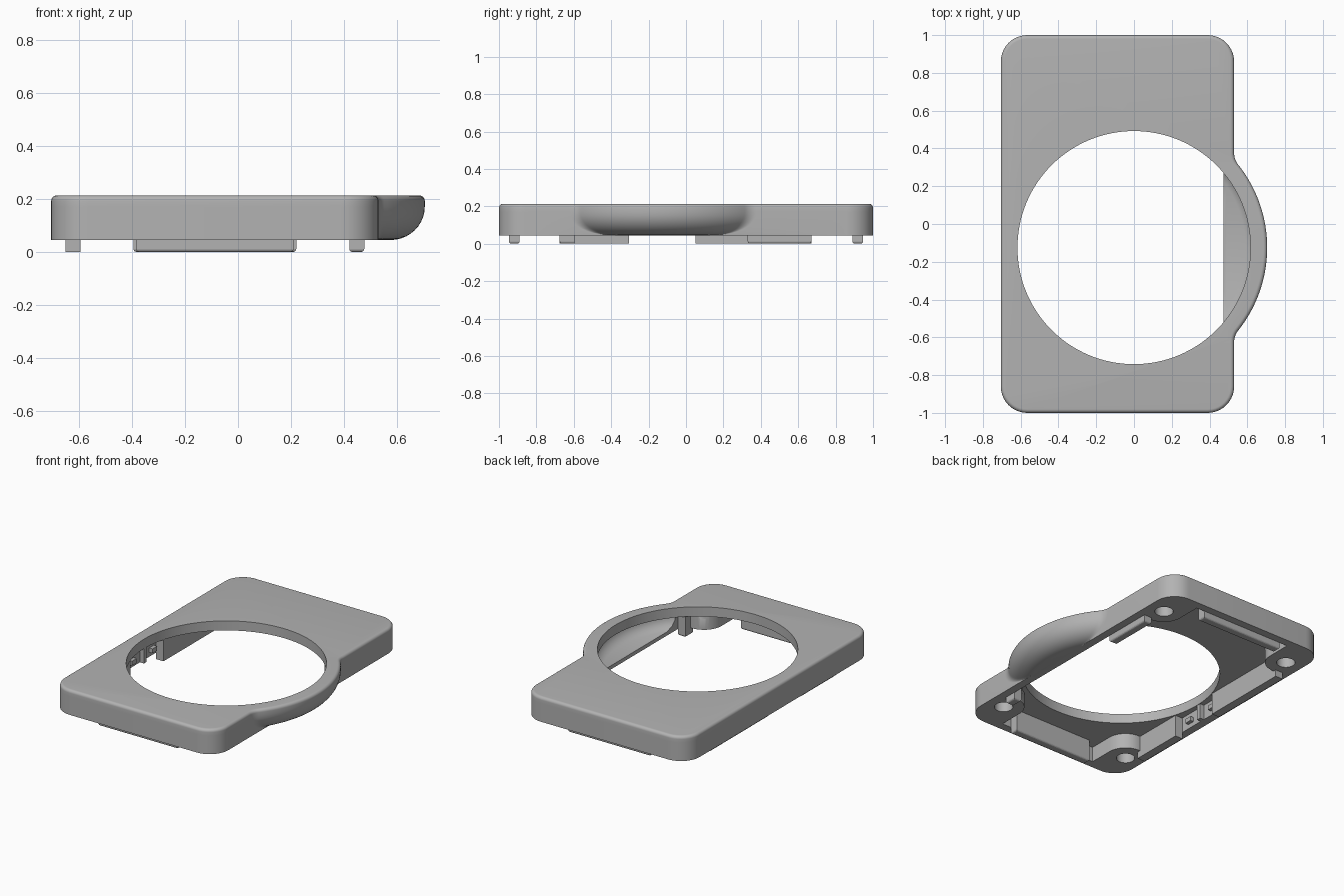
import bpy, bmesh
from math import sin, cos, pi, sqrt, atan2
from mathutils import Vector

cube = bpy.data.objects.get("Cube")
if cube:
    bpy.data.objects.remove(cube, do_unlink=True)

grey = bpy.data.materials.new("mid_grey")
grey.use_nodes = True
colour = (0.45, 0.45, 0.45, 1)
grey.diffuse_color = colour
grey.node_tree.nodes["Principled BSDF"].inputs["Base Color"].default_value = colour

LEFT, RIGHT, END = -0.705, 0.53, 1.0      # outer faces
IN_L, IN_R, IN_END = -0.65, 0.475, 0.945  # inner wall faces
BOTTOM, CEILING, TOP = 0.045, 0.148, 0.213
RING_Y, HOLE_R, BULGE_R = -0.125, 0.617, 0.705


def arc(cx, cy, r, a0, a1, n):
    steps = [a0 + (a1 - a0) * i / n for i in range(n + 1)]
    return [(cx + r * cos(a), cy + r * sin(a)) for a in steps]


def loft(name, layers):
    """Join equal-length outlines [(z, points)] into a closed solid."""
    bm = bmesh.new()
    rings = [[bm.verts.new((x, y, z)) for x, y in pts] for z, pts in layers]
    n = len(rings[0])
    for low, high in zip(rings, rings[1:]):
        for i in range(n):
            j = (i + 1) % n
            bm.faces.new((low[i], low[j], high[j], high[i]))
    bm.faces.new(rings[0][::-1])
    bm.faces.new(rings[-1])
    bmesh.ops.recalc_face_normals(bm, faces=bm.faces)
    mesh = bpy.data.meshes.new(name)
    bm.to_mesh(mesh)
    bm.free()
    ob = bpy.data.objects.new(name, mesh)
    bpy.context.collection.objects.link(ob)
    mesh.materials.append(grey)
    return ob


def activate(ob):
    bpy.ops.object.select_all(action='DESELECT')
    ob.select_set(True)
    bpy.context.view_layer.objects.active = ob


def cut(ob, cutter):
    mod = ob.modifiers.new("cut", 'BOOLEAN')
    mod.operation, mod.solver, mod.object = 'DIFFERENCE', 'EXACT', cutter
    activate(ob)
    bpy.ops.object.modifier_apply(modifier=mod.name)
    bpy.data.objects.remove(cutter, do_unlink=True)


def disc(x, y, r, n=32):
    return arc(x, y, r, 0, 2 * pi * (n - 1) / n, n - 1)


def outline(bulge, inset):
    """Rounded rectangle with a round bulge blended into its +x side."""
    l, r, e, c = LEFT + inset, RIGHT - inset, END - inset, 0.14 - inset
    big, f = bulge - inset, 0.1 + inset
    dy = sqrt((big + f) ** 2 - (r + f) ** 2)
    a = atan2(dy, r + f)
    pts = arc(r - c, c - e, c, -pi / 2, 0, 10)
    pts += arc(r + f, RING_Y - dy, f, pi, pi - a, 8)
    pts += arc(0, RING_Y, big, -a, a, 48)[1:-1]
    pts += arc(r + f, RING_Y + dy, f, pi + a, pi, 8)
    pts += arc(r - c, e - c, c, 0, pi / 2, 10)
    pts += arc(l + c, e - c, c, pi / 2, pi, 10)
    pts += arc(l + c, c - e, c, pi, 1.5 * pi, 10)
    return pts


# Cover: bowl-shaped underside of the bulge, straight wall, rounded top edge
layers = []
for i in range(11):
    t = pi / 2 * i / 10
    layers.append((BOTTOM + 0.125 * (1 - cos(t)), outline(0.575 + 0.13 * sin(t), 0)))
for i in range(7):
    t = pi / 2 * i / 6
    layers.append((TOP - 0.02 + 0.02 * sin(t), outline(BULGE_R, 0.02 * (1 - cos(t)))))
cover = loft("cover", layers)

# Inner cavity, leaving a rounded screw boss in each corner
B, BX_R, BX_L, BY = 0.13, 0.41, -0.585, 0.78
cavity = []
for sx, sy in ((1, 1), (-1, 1), (-1, -1), (1, -1)):
    cx, wall = (BX_R, IN_R) if sx > 0 else (BX_L, IN_L)
    pts = [(wall, sy * (BY - B))]
    pts += [(cx - sx * B * sin(t), sy * (BY - B * cos(t)))
            for t in [pi / 2 * i / 12 for i in range(13)]]
    pts.append((cx - sx * B, sy * IN_END))
    cavity += pts if sx * sy > 0 else pts[::-1]
cut(cover, loft("cavity_cutter", [(-0.1, cavity), (CEILING, cavity)]))

# Hollow of the bulge, then the large round opening
hollow = [(z, disc(0, RING_Y, r, 96))
          for z, r in ((0.07, 0.59), (0.09, 0.625), (0.12, 0.645), (CEILING - 0.001, 0.649))]
cut(cover, loft("bulge_cutter", hollow))
ring = disc(0, RING_Y, HOLE_R, 128)
cut(cover, loft("opening_cutter", [(0.11, ring), (0.3, ring)]))

# Screw holes
for x in (BX_L, BX_R):
    for y in (-BY, BY):
        hole = disc(x, y, 0.058)
        cut(cover, loft("screw_cutter", [(-0.1, hole), (0.15, hole)]))

activate(cover)
bpy.ops.object.shade_smooth_by_angle(angle=0.6)


def block(name, x0, x1, y0, y1, z0, z1, soft=0.0):
    pts = [(x0, y0), (x1, y0), (x1, y1), (x0, y1)]
    ob = loft(name, [(z0, pts), (z1, pts)])
    if soft:
        bm = bmesh.new()
        bm.from_mesh(ob.data)
        low = [e for e in bm.edges if all(v.co.z < z0 + 0.001 for v in e.verts)]
        bmesh.ops.bevel(bm, geom=low, offset=soft, segments=3, affect='EDGES', profile=0.5)
        bm.to_mesh(ob.data)
        bm.free()
    return ob


# Locating ribs hanging below the walls
RIB, ROOF = 0.055, CEILING + 0.005
block("front_rib", -0.385, 0.21, -IN_END - 0.002, -IN_END + RIB, 0, ROOF, 0.012)
block("back_rib", -0.395, 0.22, IN_END - RIB, IN_END + 0.002, 0, ROOF, 0.012)
block("left_back_rib", IN_R - RIB, IN_R + 0.002, 0.33, 0.67, 0, ROOF, 0.012)
block("left_front_rib", IN_R - RIB, IN_R + 0.002, -0.675, -0.595, 0, ROOF, 0.012)
block("right_back_rib", IN_L - 0.002, IN_L + RIB, 0.05, 0.67, 0, ROOF)
block("right_front_rib", IN_L - 0.002, IN_L + RIB, -0.675, -0.305, 0, ROOF)

# Small catches and a post on the right inner wall
for y in (-0.22, 0.0):
    block("catch", IN_L - 0.002, IN_L + 0.025, y - 0.025, y + 0.025, 0.075, 0.105)
block("post", IN_L - 0.002, IN_L + 0.03, -0.125, -0.095, BOTTOM, ROOF)
